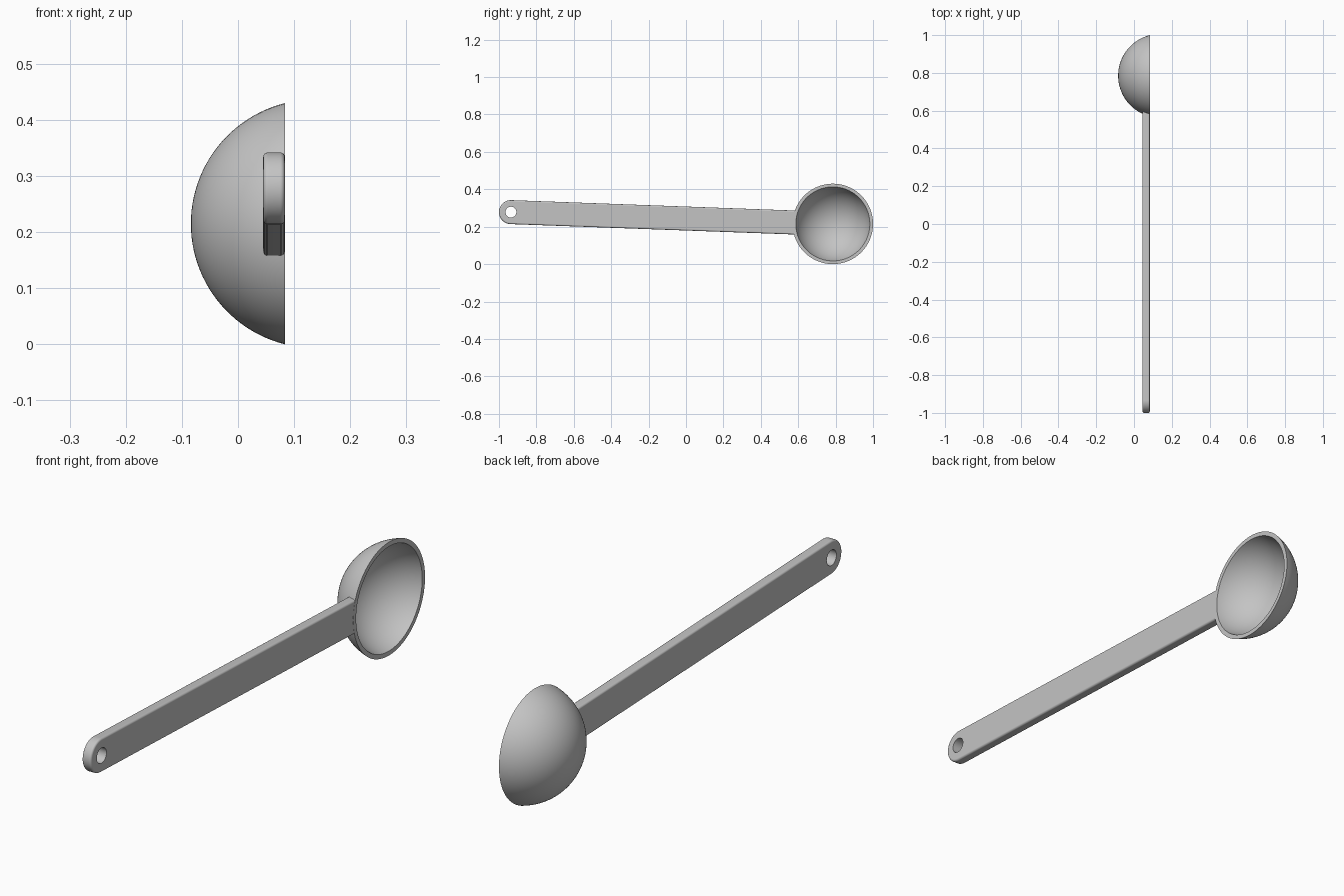
import bpy, bmesh
from math import sin, cos, pi, asin, sqrt, atan2, hypot, radians
from mathutils import Matrix, Vector

if "Cube" in bpy.data.objects:
    bpy.data.objects.remove(bpy.data.objects["Cube"])

grey = bpy.data.materials.new("grey_metal")
grey.use_nodes = True
COLOUR = (0.55, 0.55, 0.55, 1)
grey.diffuse_color = COLOUR
grey.node_tree.nodes["Principled BSDF"].inputs["Base Color"].default_value = COLOUR

RIM_X, RIM_R, DEPTH, WALL = 0.084, 0.215, 0.168, 0.0165
BOWL = Vector((0, 0.785, 0.215))
TIP = Vector((0, -0.936, 0.278))
HALF = 0.064


def finish(name, bm):
    bmesh.ops.recalc_face_normals(bm, faces=bm.faces)
    mesh = bpy.data.meshes.new(name)
    bm.to_mesh(mesh)
    bm.free()
    obj = bpy.data.objects.new(name, mesh)
    bpy.context.collection.objects.link(obj)
    mesh.materials.append(grey)
    return obj


def smooth(obj):
    bpy.ops.object.select_all(action='DESELECT')
    bpy.context.view_layer.objects.active = obj
    obj.select_set(True)
    bpy.ops.object.shade_smooth_by_angle(angle=radians(35))


# Bowl: a spherical cap shell, spun about the x axis
outer = (RIM_R ** 2 + DEPTH ** 2) / (2 * DEPTH)
inner = outer - WALL
centre_x = RIM_X - DEPTH + outer
drop = centre_x - RIM_X


def arc(radius, steps=24):
    end = pi / 2 - asin(drop / radius)
    return [(centre_x - radius * cos(end * i / steps), radius * sin(end * i / steps))
            for i in range(steps + 1)]


bm = bmesh.new()
verts = [bm.verts.new((x, 0, r)) for x, r in arc(outer) + arc(inner)[::-1]]
edges = [bm.edges.new(pair) for pair in zip(verts, verts[1:])]
bmesh.ops.spin(bm, geom=verts + edges, cent=(0, 0, 0), axis=(1, 0, 0),
               angle=2 * pi, steps=96)
bmesh.ops.remove_doubles(bm, verts=bm.verts, dist=0.0001)
bmesh.ops.translate(bm, verts=bm.verts, vec=BOWL)
smooth(finish("bowl", bm))

# Handle: a flat bar with a round tip, its other end curved to sit in the bowl wall
length = hypot(TIP.y - BOWL.y, TIP.z - BOWL.z)
JOIN_R, BACK_X, FRONT_X = 0.2, 0.045, RIM_X - 0.0005
spread = asin(HALF / JOIN_R)
outline = [(-length + HALF * cos(a), HALF * sin(a))
           for a in (pi / 2 + pi * i / 32 for i in range(33))]
outline += [(JOIN_R * cos(a), JOIN_R * sin(a))
            for a in (pi + spread - 2 * spread * i / 12 for i in range(13))]
place = Matrix.Translation(BOWL) @ Matrix.Rotation(
    atan2(BOWL.z - TIP.z, BOWL.y - TIP.y), 4, 'X')

bm = bmesh.new()
face = bm.faces.new([bm.verts.new((BACK_X, u, v)) for u, v in outline])
top = bmesh.ops.extrude_face_region(bm, geom=[face])
bmesh.ops.translate(bm, vec=(FRONT_X - BACK_X, 0, 0),
                    verts=[g for g in top["geom"] if isinstance(g, bmesh.types.BMVert)])
bmesh.ops.recalc_face_normals(bm, faces=bm.faces)
rims = [e for e in bm.edges
        if abs(e.verts[0].co.x - e.verts[1].co.x) < 0.001
        and min(v.co.y for v in e.verts) < -JOIN_R - 0.01]
bmesh.ops.bevel(bm, geom=rims, offset=0.008, segments=4, profile=0.5, affect='EDGES')
bmesh.ops.transform(bm, matrix=place, verts=bm.verts)
handle = finish("handle", bm)

# Hanging hole through the tip
bm = bmesh.new()
bmesh.ops.create_cone(bm, cap_ends=True, segments=40, radius1=0.029, radius2=0.029, depth=0.3,
                      matrix=Matrix.Translation(TIP) @ Matrix.Rotation(pi / 2, 4, 'Y'))
cutter = finish("hole_cutter", bm)
cutter.hide_render = True
cut = handle.modifiers.new("hole", 'BOOLEAN')
cut.operation, cut.solver, cut.object = 'DIFFERENCE', 'EXACT', cutter
bpy.context.view_layer.objects.active = handle
bpy.ops.object.modifier_apply(modifier=cut.name)
bpy.data.objects.remove(cutter)
smooth(handle)
handle.modifiers.new("even_shading", 'WEIGHTED_NORMAL').keep_sharp = True
